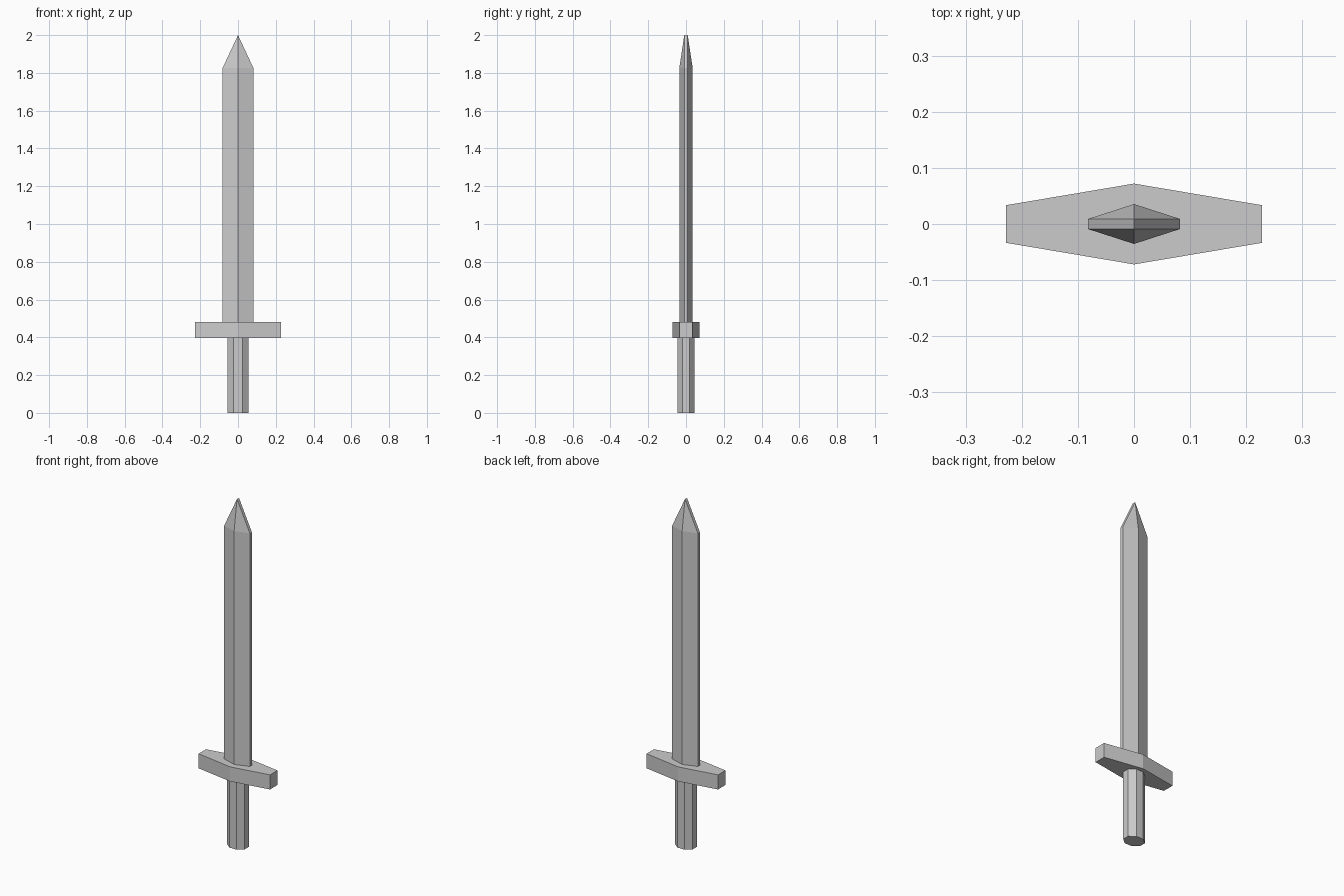
import bpy, bmesh, math

if "Cube" in bpy.data.objects:
    bpy.data.objects.remove(bpy.data.objects["Cube"])


def loft(name, rings):
    """Closed solid through rings of (outline, z); repeated points are welded."""
    bm = bmesh.new()
    loops = [[bm.verts.new((x, y, z)) for x, y in outline] for outline, z in rings]
    n = len(loops[0])
    bm.faces.new(loops[0][::-1])
    for low, high in zip(loops, loops[1:]):
        for i in range(n):
            j = (i + 1) % n
            bm.faces.new((low[i], low[j], high[j], high[i]))
    bm.faces.new(loops[-1])
    bmesh.ops.remove_doubles(bm, verts=bm.verts, dist=1e-4)
    bmesh.ops.dissolve_degenerate(bm, dist=1e-4, edges=bm.edges)
    bmesh.ops.recalc_face_normals(bm, faces=bm.faces)
    mesh = bpy.data.meshes.new(name)
    bm.to_mesh(mesh)
    bm.free()
    obj = bpy.data.objects.new(name, mesh)
    bpy.context.collection.objects.link(obj)
    return obj


def hexagon(half_x, edge_y, mid_y):
    """Flattened hexagon: blunt ends in x, ridges at x = 0."""
    return [(half_x, -edge_y), (half_x, edge_y), (0, mid_y),
            (-half_x, edge_y), (-half_x, -edge_y), (0, -mid_y)]


def octagon(half_x, half_y):
    """Octagon with flats facing the axes."""
    r = 1 / math.cos(math.pi / 8)
    angles = [math.pi / 8 + i * math.pi / 4 for i in range(8)]
    return [(half_x * r * math.cos(a), half_y * r * math.sin(a)) for a in angles]


GUARD_BOTTOM, GUARD_TOP, SHOULDER, TIP = 0.397, 0.481, 1.825, 2.0

# Octagonal grip
grip = octagon(0.056, 0.046)
loft("grip", [(grip, 0), (grip, GUARD_BOTTOM)])

# Crossguard, widest in the middle
guard = hexagon(0.228, 0.0335, 0.072)
loft("crossguard", [(guard, GUARD_BOTTOM), (guard, GUARD_TOP)])

# Ridged blade narrowing to a short chisel edge along y
blade = hexagon(0.082, 0.009, 0.0355)
loft("blade", [(blade, GUARD_TOP), (blade, SHOULDER), (hexagon(0, 0.009, 0.009), TIP)])
